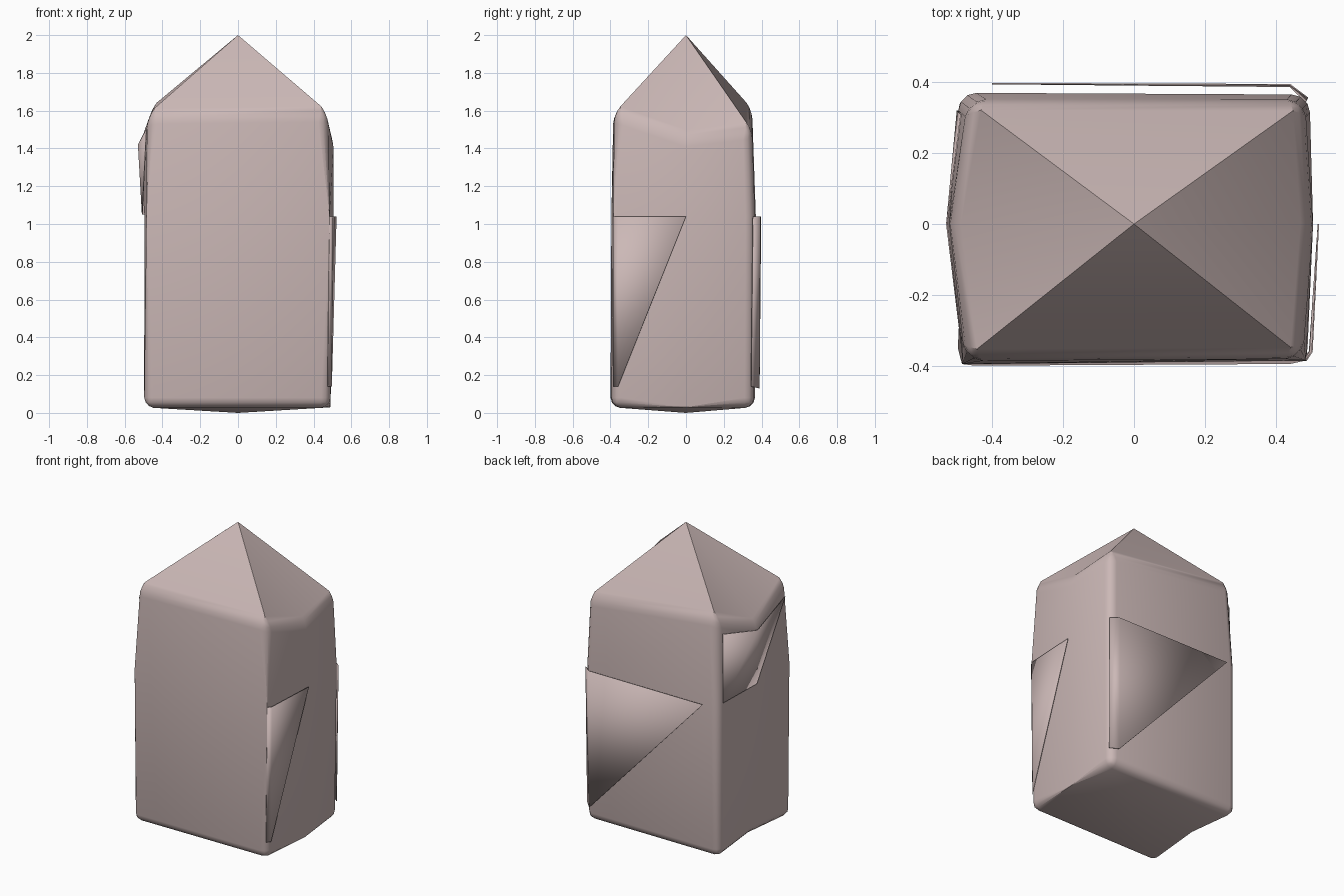
import bpy, bmesh, math

old = bpy.data.objects.get("Cube")
if old:
    bpy.data.objects.remove(old, do_unlink=True)

stone = bpy.data.materials.new("pale_pink_stone")
stone.use_nodes = True
colour = (0.60, 0.48, 0.47, 1)
stone.diffuse_color = colour
bsdf = next(n for n in stone.node_tree.nodes if n.type == 'BSDF_PRINCIPLED')
bsdf.inputs["Base Color"].default_value = colour
bsdf.inputs["Roughness"].default_value = 0.8


def finish(name, bm, angle=35):
    me = bpy.data.meshes.new(name)
    bm.to_mesh(me)
    bm.free()
    me.materials.append(stone)
    ob = bpy.data.objects.new(name, me)
    bpy.context.collection.objects.link(ob)
    bpy.ops.object.select_all(action='DESELECT')
    ob.select_set(True)
    bpy.context.view_layer.objects.active = ob
    bpy.ops.object.shade_smooth_by_angle(angle=math.radians(angle))
    return ob


# Crystal body: three six-point rings (four corners and two side middles)
rings = [
    [(-.5, -.4, .03), (.49, -.395, .03), (.49, 0, .03),
     (.485, .36, .03), (-.5, .365, .03), (-.48, 0, .05)],
    [(-.485, -.395, 1.04), (.485, -.385, 1.04), (.505, 0, 1.04),
     (.495, .365, 1.04), (-.495, .37, 1.04), (-.495, 0, 1.04)],
    [(-.475, -.385, 1.58), (.475, -.38, 1.59), (.505, 0, 1.46),
     (.48, .35, 1.50), (-.465, .35, 1.61), (-.525, 0, 1.45)],
]
bm = bmesh.new()
loops = [[bm.verts.new(p) for p in ring] for ring in rings]
base = bm.verts.new((0, 0, 0))
apex = bm.verts.new((0, 0, 2))
for i in range(6):
    j = (i + 1) % 6
    for low, high in zip(loops, loops[1:]):
        bm.faces.new((low[i], low[j], high[j], high[i]))
    bm.faces.new((loops[0][j], loops[0][i], base))
    bm.faces.new((loops[2][i], loops[2][j], apex))

# Round the corner, foot and shoulder edges
soft = []
for i in range(6):
    j = (i + 1) % 6
    soft += [bm.edges.get((loops[k][i], loops[k][j])) for k in (0, 2)]
    if i not in (2, 5):
        soft += [bm.edges.get((loops[k][i], loops[k + 1][i])) for k in (0, 1)]
bmesh.ops.bevel(bm, geom=soft, offset=.05, segments=3, profile=.5,
                affect='EDGES', clamp_overlap=True)
bmesh.ops.recalc_face_normals(bm, faces=bm.faces)
finish("crystal_body", bm)


# Thin raised flakes lying just off the faces
def flake(name, points, faces):
    bm = bmesh.new()
    verts = [bm.verts.new(p) for p in points]
    for f in faces:
        bm.faces.new([verts[k] for k in f])
    bmesh.ops.recalc_face_normals(bm, faces=bm.faces)
    ob = finish(name, bm, 60)
    thick = ob.modifiers.new("thickness", 'SOLIDIFY')
    thick.thickness = .004
    thick.offset = 0


folded = [(0, 1, 4, 3), (1, 2, 4)]
flake("back_flake",
      [(.49, .355, 1.04), (.44, .393, 1.04), (-.4, .396, 1.04),
       (.485, .345, .14), (.44, .388, .13)], folded)
flake("left_flake",
      [(.485, -.385, 1.04), (.502, -.36, 1.04), (.52, 0, 1.04),
       (.475, -.385, .14), (.495, -.36, .14)], folded)
flake("right_upper_flake",
      [(-.485, -.35, 1.5), (-.528, 0, 1.42), (-.507, -.02, 1.05),
       (-.498, .32, 1.05), (-.488, .31, 1.5)],
      [(0, 1, 2), (1, 4, 3, 2)])
